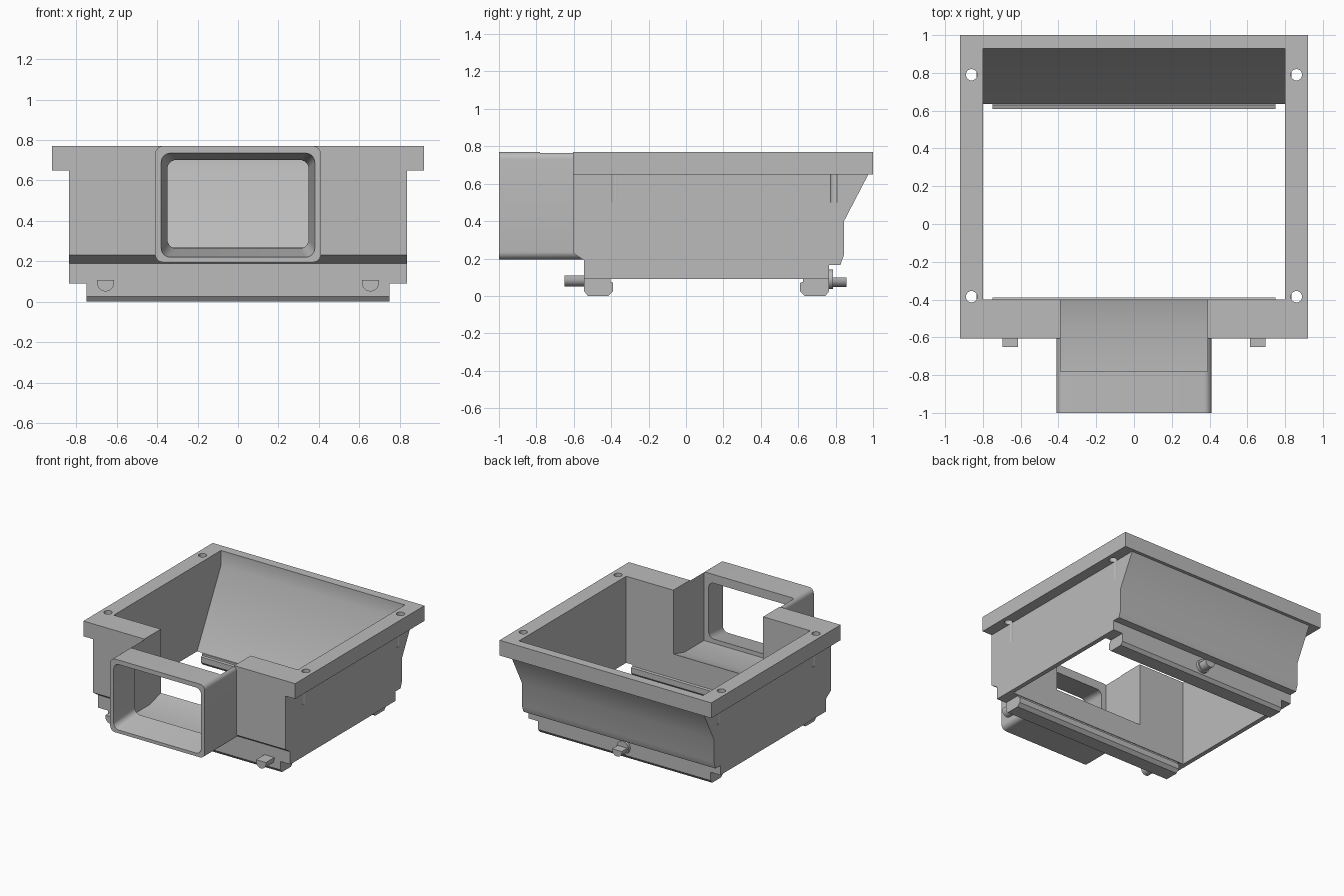
import bpy, bmesh, math

if "Cube" in bpy.data.objects:
    bpy.data.objects.remove(bpy.data.objects["Cube"])

grey = bpy.data.materials.new("plain grey")
grey.diffuse_color = (0.5, 0.5, 0.5, 1)
grey.use_nodes = True
grey.node_tree.nodes["Principled BSDF"].inputs["Base Color"].default_value = grey.diffuse_color


def loft(name, ring_a, ring_b):
    """Closed solid between two matching rings of 3D points."""
    bm = bmesh.new()
    a = [bm.verts.new(p) for p in ring_a]
    b = [bm.verts.new(p) for p in ring_b]
    n = len(a)
    bm.faces.new(a)
    bm.faces.new(b[::-1])
    for i in range(n):
        j = (i + 1) % n
        bm.faces.new((a[i], b[i], b[j], a[j]))
    bmesh.ops.recalc_face_normals(bm, faces=bm.faces[:])
    me = bpy.data.meshes.new(name)
    bm.to_mesh(me)
    bm.free()
    me.materials.append(grey)
    ob = bpy.data.objects.new(name, me)
    bpy.context.collection.objects.link(ob)
    return ob


def prism_x(name, profile, x0, x1):
    return loft(name, [(x0, y, z) for y, z in profile], [(x1, y, z) for y, z in profile])


def prism_y(name, profile, y0, y1):
    return loft(name, [(x, y0, z) for x, z in profile], [(x, y1, z) for x, z in profile])


def round_rect(hw, z0, z1, r, steps=6):
    pts = []
    corners = ((hw - r, z1 - r), (r - hw, z1 - r), (r - hw, z0 + r), (hw - r, z0 + r))
    for k, (cx, cz) in enumerate(corners):
        for i in range(steps + 1):
            t = (k + i / steps) * math.pi / 2
            pts.append((cx + r * math.cos(t), cz + r * math.sin(t)))
    return pts


def box(name, x0, x1, y0, y1, z0, z1):
    return prism_x(name, [(y0, z0), (y1, z0), (y1, z1), (y0, z1)], x0, x1)


def arc(cx, cz, r, a0, a1, n):
    return [(cx + r * math.cos(math.radians(a0 + (a1 - a0) * i / n)),
             cz + r * math.sin(math.radians(a0 + (a1 - a0) * i / n))) for i in range(n + 1)]


def boolean(ob, tool, op='DIFFERENCE'):
    """Apply a boolean and remove the helper."""
    m = ob.modifiers.new("bool", 'BOOLEAN')
    m.object, m.operation, m.solver = tool, op, 'EXACT'
    dg = bpy.context.evaluated_depsgraph_get()
    me = bpy.data.meshes.new_from_object(ob.evaluated_get(dg))
    ob.modifiers.clear()
    ob.data = me
    bpy.data.objects.remove(tool)


# housing: side profile with flange, sloped back and chamfered front
housing = prism_x("housing", [
    (-0.605, 0.77), (-0.605, 0.23), (-0.545, 0.19), (-0.545, 0.09), (0.765, 0.09),
    (0.765, 0.165), (0.825, 0.165), (0.845, 0.22), (0.845, 0.40), (0.975, 0.65),
    (1.0, 0.65), (1.0, 0.77)], -0.92, 0.92)
for s in (-1, 1):  # leave only the flange beyond the side walls
    boolean(housing, box("side_cut", *sorted((s * 0.835, s * 1.1)), -0.8, 1.2, -0.1, 0.65))

# front duct, rounded outside
boolean(housing, prism_y("duct", round_rect(0.41, 0.195, 0.77, 0.04), -1.0, -0.5), 'UNION')

# main cavity with sloped back wall
boolean(housing, prism_x("cavity", [
    (-0.40, 1.0), (0.93, 1.0), (0.93, 0.65), (0.635, 0.09), (0.588, 0.0), (-0.40, 0.0)],
    -0.80, 0.80))

# open channel between duct and cavity
boolean(housing, prism_x("channel", [
    (-0.78, 1.0), (-0.78, 0.23), (-0.54, 0.23), (-0.395, 0.27), (-0.3, 0.27), (-0.3, 1.0)],
    -0.39, 0.39))

# tapered duct mouth
mouth = [(x, -1.001, z) for x, z in round_rect(0.38, 0.22, 0.735, 0.045)]
throat = [(x, -0.77, z) for x, z in round_rect(0.348, 0.265, 0.70, 0.045)]
boolean(housing, loft("mouth", mouth, throat))

# screw holes in the flange
for x in (-0.86, 0.86):
    for y in (-0.385, 0.79):
        ring = arc(x, y, 0.03, 0, 345, 23)
        boolean(housing, loft("hole", [(a, b, 0.5) for a, b in ring],
                              [(a, b, 0.9) for a, b in ring]))
parts = [housing]

# bottom rails, mirrored front to back
rail = [(-0.545, 0.09), (-0.545, 0.025), (-0.525, 0.0), (-0.415, 0.0), (-0.39, 0.025),
        (-0.39, 0.07), (-0.405, 0.075), (-0.405, 0.09)]
parts.append(prism_x("front_rail", rail, -0.75, 0.75))
parts.append(prism_x("back_rail", [(0.22 - y, z) for y, z in rail], -0.75, 0.75))

# half-round front pegs
for side, x in (("left", -0.655), ("right", 0.655)):
    shape = [(x + 0.042, 0.108)] + arc(x, 0.093, 0.042, 0, -180, 12) + [(x - 0.042, 0.108)]
    parts.append(prism_y(side + "_peg", shape, -0.65, -0.53))

# back peg with collar
parts.append(prism_y("back_collar", arc(0, 0.09, 0.052, 0, 345, 23), 0.75, 0.787))
shape = [(0.042, 0.098)] + arc(0, 0.09, 0.042, 0, -180, 12) + [(-0.042, 0.098)]
parts.append(prism_y("back_peg", shape, 0.76, 0.857))

# smooth shading with sharp edges kept
for ob in parts:
    ob.data.polygons.foreach_set("use_smooth", [True] * len(ob.data.polygons))
    ob.data.set_sharp_from_angle(angle=math.radians(30))
